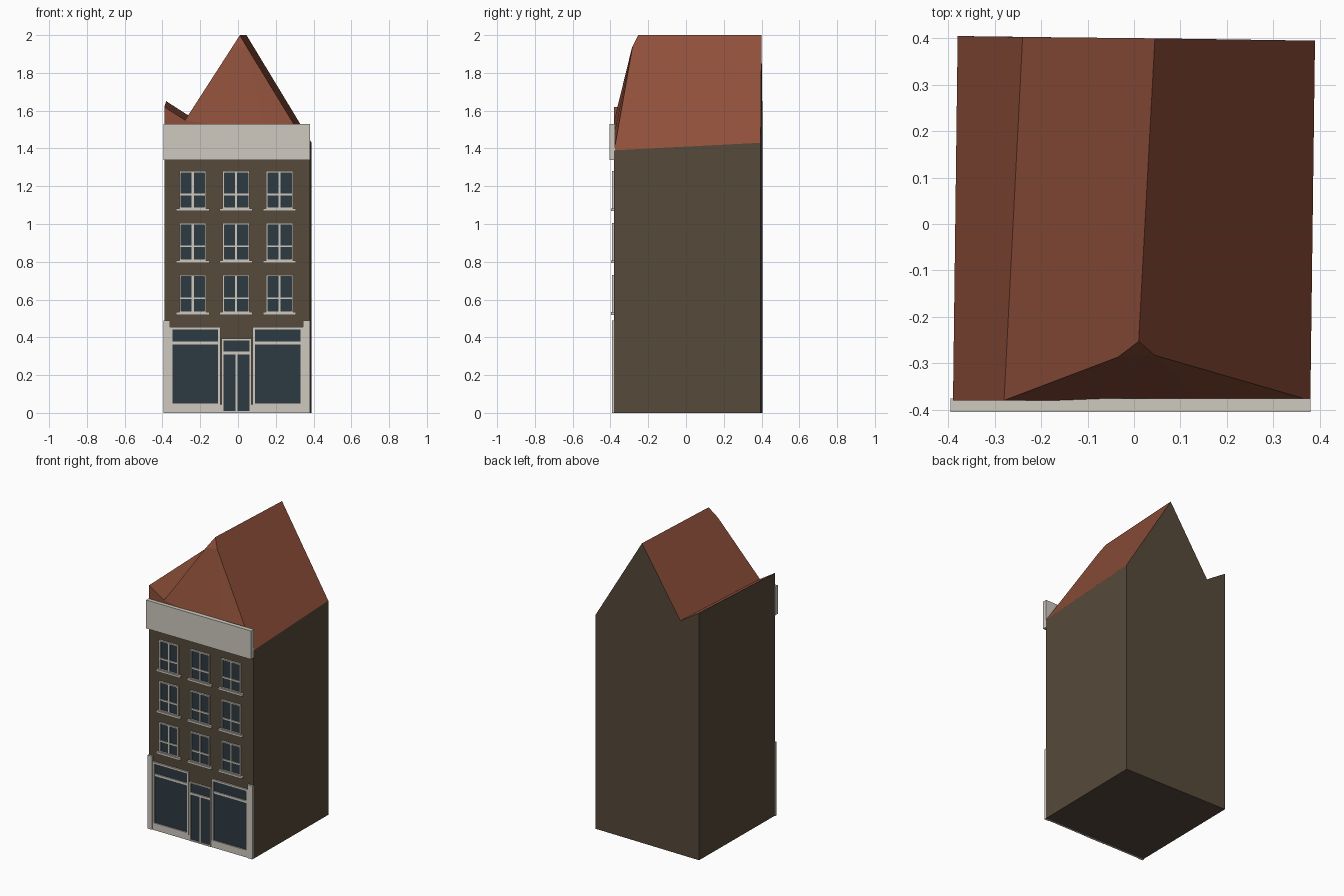
import bpy
import bmesh

cube = bpy.data.objects.get("Cube")
if cube:
    bpy.data.objects.remove(cube, do_unlink=True)


def material(name, rgb):
    m = bpy.data.materials.new(name)
    m.use_nodes = True
    color = (*rgb, 1)
    m.diffuse_color = color
    bsdf = next(n for n in m.node_tree.nodes if n.type == 'BSDF_PRINCIPLED')
    bsdf.inputs["Base Color"].default_value = color
    return m


brick = material("brown brick", (0.092, 0.067, 0.043))
tile = material("red roof tile", (0.27, 0.078, 0.042))
trim = material("off white trim", (0.62, 0.59, 0.53))
glass = material("dark glass", (0.027, 0.043, 0.055))


def finish(name, bm, *mats):
    mesh = bpy.data.meshes.new(name)
    bm.to_mesh(mesh)
    bm.free()
    for m in mats:
        mesh.materials.append(m)
    obj = bpy.data.objects.new(name, mesh)
    bpy.context.collection.objects.link(obj)
    return obj


WALL = -0.38  # front wall plane


def add_box(bm, x0, x1, z0, z1, depth):
    """Box standing proud of the front wall by depth."""
    verts = bmesh.ops.create_cube(bm, size=1)["verts"]
    y0, y1 = WALL - depth, WALL + 0.004
    for v in verts:
        v.co = (x1 if v.co.x > 0 else x0,
                y1 if v.co.y > 0 else y0,
                z1 if v.co.z > 0 else z0)


def boxes(name, mat, items):
    bm = bmesh.new()
    for item in items:
        add_box(bm, *item)
    return finish(name, bm, mat)


def border(x0, x1, z0, z1, w, d):
    """Four bars around an opening."""
    return [(x0, x0 + w, z0, z1, d), (x1 - w, x1, z0, z1, d),
            (x0 + w, x1 - w, z0, z0 + w, d), (x0 + w, x1 - w, z1 - w, z1, d)]


# House shell: slightly skewed walls, hipped front, lopsided valley roof
points = {
    "fl": (-0.39, WALL, 0), "fr": (0.38, WALL, 0),
    "br": (0.39, 0.395, 0), "bl": (-0.38, 0.405, 0),
    "wall_l": (-0.39, WALL, 1.39), "eave_f": (0.38, WALL, 1.39),
    "eave_b": (0.39, 0.395, 1.43),
    "side_f": (-0.39, WALL, 1.62), "side_b": (-0.38, 0.405, 1.65),
    "valley_f": (-0.28, WALL, 1.55), "valley_b": (-0.24, 0.403, 1.56),
    "ridge_f": (0.01, -0.253, 2), "ridge_b": (0.045, 0.4, 2),
    "hip_l": (-0.035, -0.287, 1.93), "hip_r": (0.045, -0.283, 1.94),
    "hip_base": (0.15, WALL, 1.475),
}
walls = ["fl bl br fr", "fl fr eave_f wall_l", "fr br eave_b eave_f",
         "br bl side_b valley_b ridge_b eave_b",
         "bl fl wall_l side_f side_b"]
roofs = ["wall_l eave_f hip_base valley_f side_f",
         "side_f valley_f valley_b side_b",
         "valley_f hip_l ridge_f ridge_b valley_b",
         "eave_f eave_b ridge_b ridge_f hip_r",
         "valley_f hip_base hip_r hip_l", "hip_base eave_f hip_r",
         "hip_l hip_r ridge_f"]
bm = bmesh.new()
verts = {k: bm.verts.new(p) for k, p in points.items()}
for index, group in enumerate((walls, roofs)):
    for names in group:
        face = bm.faces.new([verts[n] for n in names.split()])
        face.material_index = index
bmesh.ops.recalc_face_normals(bm, faces=bm.faces)
finish("house_shell", bm, brick, tile)

# Cornice board across the top of the front
boxes("cornice", trim, [(-0.395, 0.38, 1.34, 1.53, 0.025)])

# Upper windows: frame, cross bars, sill and pane
for row, z in enumerate((0.53, 0.805, 1.08)):
    for col, x in enumerate((-0.24, -0.01, 0.22)):
        x0, x1, top = x - 0.071, x + 0.071, z + 0.2
        bars = border(x0, x1, z, top, 0.009, 0.012)
        bars.append((x - 0.006, x + 0.006, z, top, 0.01))
        bars.append((x0, x1, z + 0.072, z + 0.082, 0.009))
        bars.append((x - 0.088, x + 0.088, z - 0.011, z + 0.003, 0.017))
        boxes(f"window_frame_{row}_{col}", trim, bars)
        boxes(f"window_pane_{row}_{col}", glass,
              [(x0 + 0.005, x1 - 0.005, z + 0.005, top - 0.005, 0.003)])

# Shop front: corner pilasters, plinths and large windows
boxes("pilasters", trim, [(-0.395, -0.36, 0, 0.49, 0.012),
                          (0.345, 0.38, 0, 0.49, 0.012)])
boxes("plinths", trim, [(-0.36, -0.085, 0, 0.045, 0.008),
                        (0.07, 0.345, 0, 0.045, 0.008)])
for side, x0, x1 in (("right", -0.36, -0.092), ("left", 0.076, 0.345)):
    bars = border(x0, x1, 0.035, 0.455, 0.014, 0.01)
    bars.append((x0, x1, 0.363, 0.378, 0.009))
    boxes(f"shop_frame_{side}", trim, bars)
    boxes(f"shop_pane_{side}", glass,
          [(x0 + 0.005, x1 - 0.005, 0.04, 0.45, 0.003)])

# Double door with fanlight
door = border(-0.087, 0.071, 0, 0.393, 0.009, 0.01)
door.append((-0.087, 0.071, 0.308, 0.325, 0.01))
door.append((-0.014, -0.002, 0, 0.31, 0.008))
boxes("door_frame", trim, door)
boxes("door_panes", glass, [(-0.082, 0.066, 0.005, 0.388, 0.003)])
